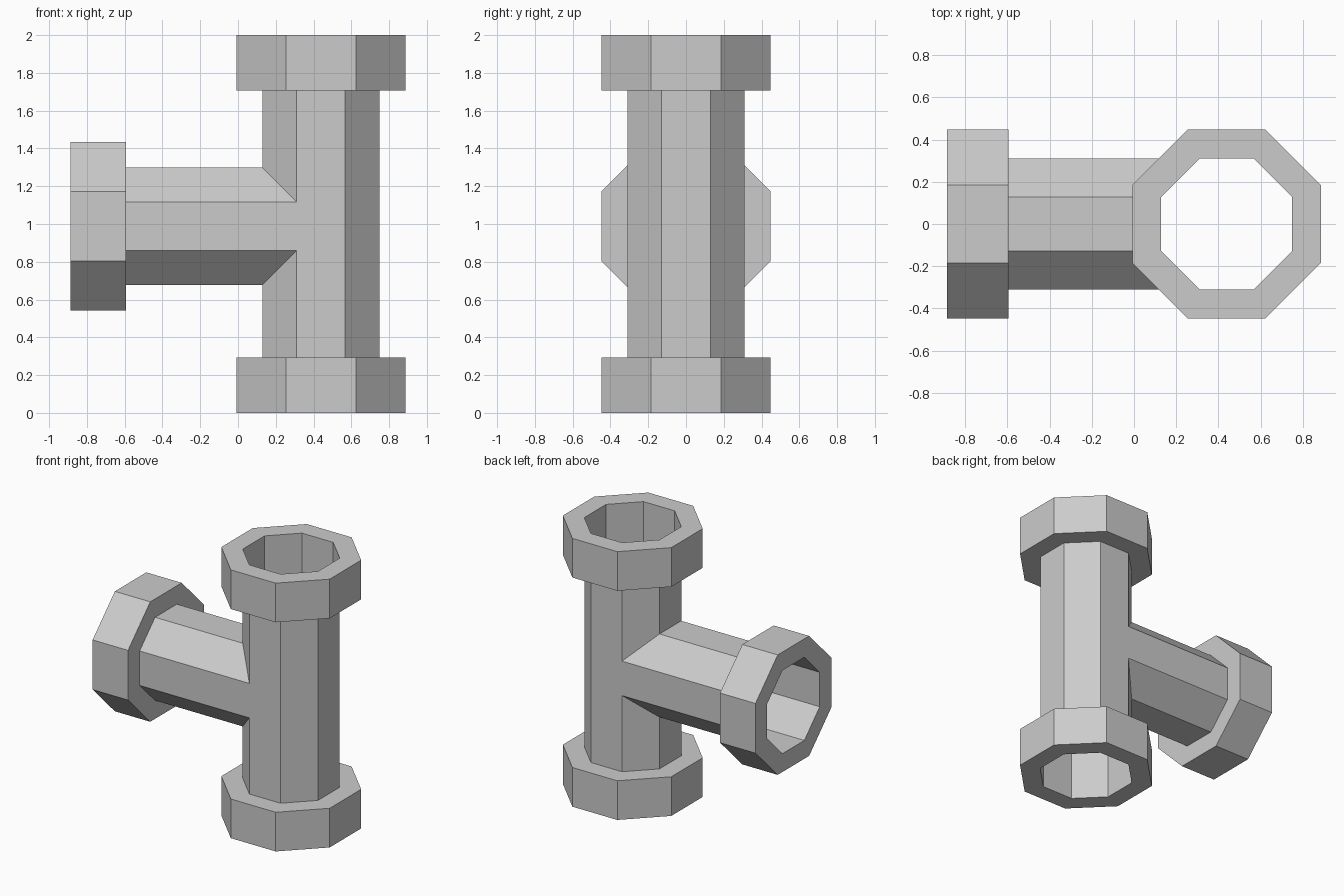
import bpy, bmesh
from math import pi, cos, sin
from mathutils import Vector

if "Cube" in bpy.data.objects:
    bpy.data.objects.remove(bpy.data.objects["Cube"])

R_PIPE, R_FLANGE = 0.31, 0.447      # octagon apothems
H = 0.292                           # flange depth
CX, CZ = 0.439, 0.988               # axis crossing point
X_END = -0.886                      # open end of the branch
UP, SIDE = Vector((0, 0, 1)), Vector((-1, 0, 0))
BASE, CROSS = Vector((CX, 0, 0)), Vector((CX, 0, CZ))


def octagon(bm, origin, axis, apothem, t):
    """Ring of eight verts around an axis, flats facing the world axes."""
    v = Vector((0, 1, 0))
    u = v.cross(axis)
    rad = apothem / cos(pi / 8)
    return [bm.verts.new(origin + axis * t
                         + u * rad * cos(pi / 8 + i * pi / 4)
                         + v * rad * sin(pi / 8 + i * pi / 4)) for i in range(8)]


def loft(bm, origin, axis, profile, closed=False):
    rings = [octagon(bm, origin, axis, r, t) for r, t in profile]
    pairs = list(zip(rings, rings[1:]))
    if closed:
        pairs.append((rings[-1], rings[0]))
    for a, b in pairs:
        for i in range(8):
            j = (i + 1) % 8
            bm.faces.new((a[i], a[j], b[j], b[i]))


def finish(bm, name):
    me = bpy.data.meshes.new(name)
    bm.to_mesh(me)
    bm.free()
    bpy.context.collection.objects.link(bpy.data.objects.new(name, me))


def mitred_pipe(bm, origin, axis, t0, t1, keep_wedge):
    """Tube split on the two mitre planes, keeping one side of the joint."""
    part = bmesh.new()
    loft(part, origin, axis, [(R_PIPE, t0), (R_PIPE, t1)])
    for sz in (1, -1):
        bmesh.ops.bisect_plane(part, geom=part.verts[:] + part.edges[:] + part.faces[:],
                               dist=1e-5, plane_co=CROSS, plane_no=(1, 0, sz))
    drop = []
    for f in part.faces:
        c = f.calc_center_median() - CROSS
        if (-c.x > abs(c.z)) != keep_wedge:
            drop.append(f)
    bmesh.ops.delete(part, geom=drop, context='FACES')
    me = bpy.data.meshes.new("tmp")
    part.to_mesh(me)
    part.free()
    bm.from_mesh(me)
    bpy.data.meshes.remove(me)


# Tee body: upright pipe and side branch meeting on a mitre
bm = bmesh.new()
mitred_pipe(bm, BASE, UP, H, 2 - H, False)
mitred_pipe(bm, CROSS, SIDE, 0, CX - X_END - H, True)
bmesh.ops.remove_doubles(bm, verts=bm.verts[:], dist=1e-4)
bmesh.ops.dissolve_limit(bm, angle_limit=0.02, verts=bm.verts[:], edges=bm.edges[:])
bmesh.ops.recalc_face_normals(bm, faces=bm.faces[:])
if max(bm.faces, key=lambda f: f.calc_center_median().x).normal.x < 0:
    bmesh.ops.reverse_faces(bm, faces=bm.faces[:])
finish(bm, "tee_pipe")

# Octagonal collars on the three open ends
for name, origin, axis, t in (("bottom_flange", BASE, UP, 0),
                              ("top_flange", BASE, UP, 2 - H),
                              ("branch_flange", CROSS, SIDE, CX - X_END - H)):
    bm = bmesh.new()
    loft(bm, origin, axis, [(R_PIPE, t), (R_FLANGE, t),
                            (R_FLANGE, t + H), (R_PIPE, t + H)], closed=True)
    bmesh.ops.recalc_face_normals(bm, faces=bm.faces[:])
    finish(bm, name)
